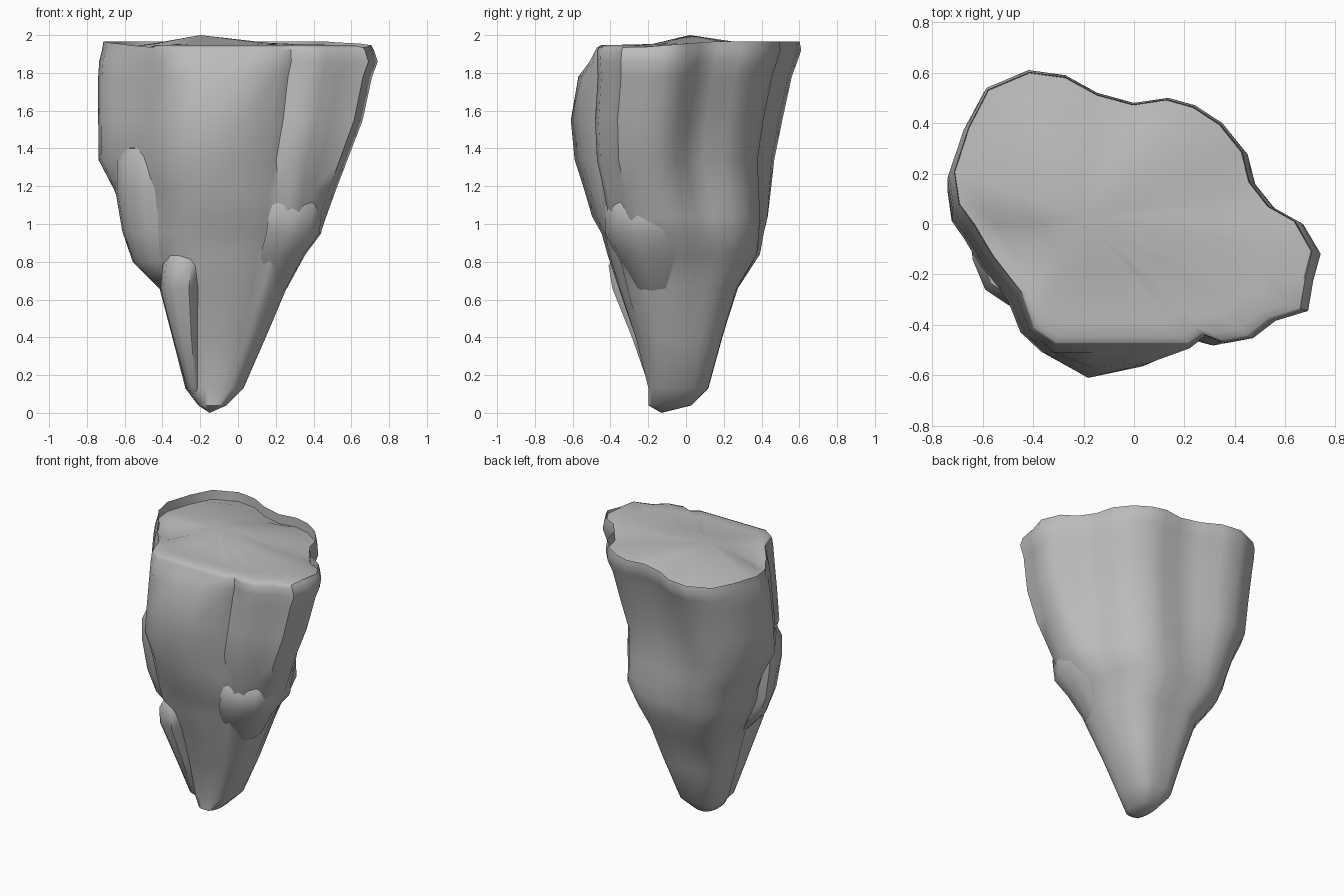
import bpy, bmesh, math
from math import cos, sin, atan2, copysign

cube = bpy.data.objects.get("Cube")
if cube:
    bpy.data.objects.remove(cube, do_unlink=True)

stone = bpy.data.materials.new("grey stone")
stone.use_nodes = True
grey = (0.5, 0.5, 0.5, 1)
stone.diffuse_color = grey
shader = stone.node_tree.nodes["Principled BSDF"]
shader.inputs["Base Color"].default_value = grey
shader.inputs["Roughness"].default_value = 0.9


def loft(name, rings, bottom, top, sharp=50):
    """Skin a stack of equal rings and close both ends with a fan to a point."""
    bm = bmesh.new()
    rows = [[bm.verts.new(p) for p in ring] for ring in rings]
    count = len(rows[0])
    low, high = bm.verts.new(bottom), bm.verts.new(top)
    for i in range(count):
        j = (i + 1) % count
        for a, b in zip(rows, rows[1:]):
            bm.faces.new((a[i], a[j], b[j], b[i]))
        bm.faces.new((low, rows[0][j], rows[0][i]))
        bm.faces.new((high, rows[-1][i], rows[-1][j]))
    bmesh.ops.recalc_face_normals(bm, faces=bm.faces)
    mesh = bpy.data.meshes.new(name)
    bm.to_mesh(mesh)
    bm.free()
    mesh.materials.append(stone)
    obj = bpy.data.objects.new(name, mesh)
    bpy.context.collection.objects.link(obj)
    bpy.ops.object.select_all(action='DESELECT')
    obj.select_set(True)
    bpy.context.view_layer.objects.active = obj
    bpy.ops.object.shade_smooth_by_angle(angle=math.radians(sharp))


# Lobed plan of the rock, counter-clockwise from the left tip
plan = [(.74, -.11), (.67, .01), (.56, .07), (.48, .17), (.45, .29), (.36, .4),
        (.25, .47), (.14, .5), (0, .48), (-.15, .52), (-.28, .59), (-.43, .61),
        (-.6, .54), (-.68, .39), (-.74, .21), (-.72, .08), (-.66, 0), (-.58, -.13),
        (-.46, -.28), (-.41, -.42), (-.32, -.51), (-.15, -.61), (.07, -.56),
        (.22, -.49), (.28, -.44), (.36, -.47), (.47, -.45), (.56, -.38),
        (.69, -.34), (.71, -.22)]


def blunt(c):
    """Push a cosine outward so that an oval becomes boxy."""
    return copysign(abs(c) ** .75, c)


def section(z, x0, x1, y0, y1, roundness, front=-1):
    """Fit the plan into a box, melt its lobes into a boxy oval, flatten its front."""
    ring = []
    for px, py in plan:
        u, v = px / .74, py / .61
        a = atan2(v, u)
        if u > 0 > v:  # keeps the front groove upright
            u **= max((x1 - x0) / 1.48, .6)
        u += (blunt(cos(a)) - u) * roundness
        v += (blunt(sin(a)) - v) * roundness
        x = (x0 + x1) / 2 + u * (x1 - x0) / 2
        y = (y0 + y1) / 2 + v * (y1 - y0) / 2
        ring.append((x, max(y, front), z))
    return ring


# Main body: height, x range, y range, roundness, front limit
levels = [(.04, -.21, -.06, -.2, .03, 1),
          (.13, -.28, .03, -.2, .12, .95),
          (.4, -.35, .15, -.27, .2, .85),
          (.66, -.42, .26, -.36, .29, .7),
          (.84, -.54, .34, -.42, .41, .6),
          (.95, -.59, .44, -.45, .43, .5),
          (1.04, -.61, .47, -.5, .45, .35),
          (1.18, -.66, .52, -.54, .46, .2),
          (1.34, -.74, .58, -.59, .47, .05),
          (1.55, -.74, .66, -.61, .51, 0),
          (1.78, -.74, .71, -.6, .56, 0, -.57),
          (1.86, -.735, .74, -.61, .59, 0, -.51),
          (1.92, -.72, .72, -.61, .61, 0, -.48)]
rings = [section(*level) for level in levels]
crown = rings[-1]
peak = (-.2, .02, 2)


def summit(scale, front_z, back_z, dip=0):
    """Shrink the crown, easing in height to the back, with a dip on the right."""
    ring = []
    for cx, cy, _ in crown:
        x = peak[0] + (cx - peak[0]) * scale
        y = peak[1] + (cy - peak[1]) * scale
        t = min(max((y + .25) / .4, 0), 1)
        z = front_z + (back_z - front_z) * t
        if x < -.3:
            z -= dip * max(0, 1 - abs(y + .08) / .15)
        ring.append((x, y, z))
    return ring


# Thin raised rim at the back, rolled edge at the front, low dome inside
rings += [summit(.985, 1.935, 1.967), summit(.98, 1.937, 1.9, .02),
          summit(.93, 1.948, 1.905, .05), summit(.8, 1.948, 1.93, .05),
          summit(.4, 1.95, 1.965)]
loft("rock_body", rings, (-.15, -.13, 0), peak)


def buttress(name, footprint, stations, bottom, top):
    """Blocky outcrop: a footprint shrunk about its last point and shifted."""
    cx, cy = footprint[-1]
    rings = [[(cx + (x - cx) * s + dx, cy + (y - cy) * s + dy, z)
              for x, y in footprint] for z, s, dx, dy in stations]
    loft(name, rings, bottom, top)


# Ledge on the front right flank
buttress("side_ledge",
         [(-.56, .02), (-.65, -.03), (-.64, -.14), (-.59, -.26), (-.5, -.32),
          (-.4, -.36), (-.35, -.25), (-.4, -.05)],
         [(.8, .75, .03, 0), (.96, .85, 0, -.01), (1.18, 1, 0, 0),
          (1.33, 1, 0, 0), (1.4, .88, 0, 0)],
         (-.38, -.12, .62), (-.48, -.12, 1.42))

# Small spur low on the front
buttress("front_spur",
         [(-.38, -.12), (-.41, -.25), (-.39, -.34), (-.34, -.38), (-.26, -.39),
          (-.21, -.34), (-.2, -.15), (-.28, -.15)],
         [(.13, .3, .05, .03), (.4, .65, .02, .02), (.66, 1, 0, 0),
          (.78, 1, .01, -.02), (.85, .75, .01, -.04)],
         (-.2, -.1, .05), (-.27, -.2, .88))

# Shoulder under the left lobe
buttress("left_shoulder",
         [(.15, -.43), (.27, -.41), (.38, -.36), (.43, -.26), (.44, -.12),
          (.38, .02), (.15, -.15)],
         [(.66, .55, -.05, .02), (.84, .82, -.03, .01), (.95, 1, 0, 0),
          (1.1, 1, .02, 0)],
         (.05, -.1, .5), (.3, -.2, 1.3))
